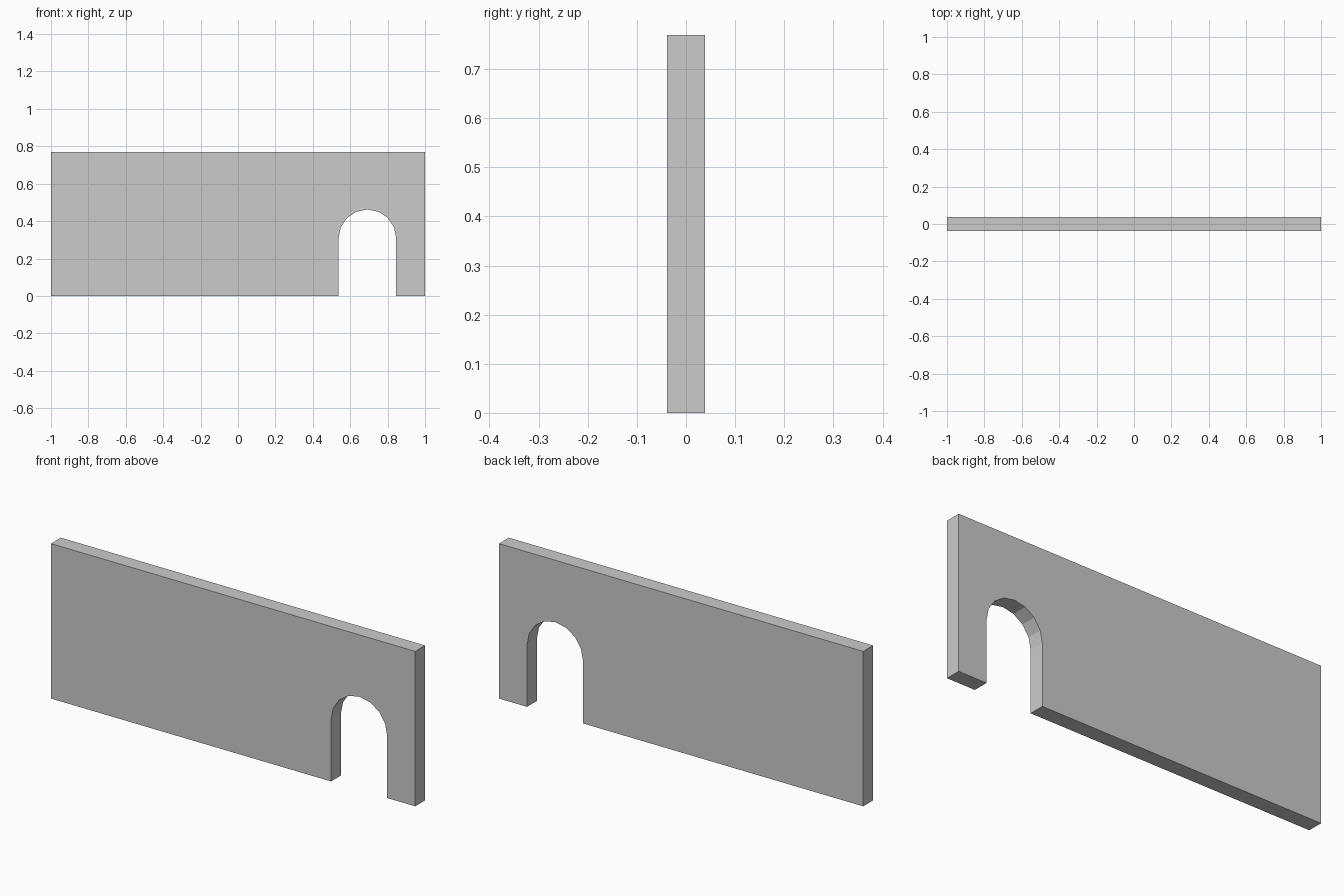
import bpy, bmesh, math

if "Cube" in bpy.data.objects:
    bpy.data.objects.remove(bpy.data.objects["Cube"])

WIDTH, HEIGHT, DEPTH = 2.0, 0.769, 0.0769
ARCH_X, ARCH_R, SPRING_Z = 0.692, 0.154, 0.308
ARCH_SIDES = 8

# Wall outline with the arched doorway, counter-clockwise seen from the front
half = WIDTH / 2
outline = [(-half, 0), (ARCH_X - ARCH_R, 0)]
for i in range(ARCH_SIDES + 1):
    a = math.pi * (1 - i / ARCH_SIDES)
    outline.append((ARCH_X + ARCH_R * math.cos(a), SPRING_Z + ARCH_R * math.sin(a)))
outline += [(ARCH_X + ARCH_R, 0), (half, 0), (half, HEIGHT), (-half, HEIGHT)]

# Front face extruded to the back
bm = bmesh.new()
front = bm.faces.new([bm.verts.new((x, -DEPTH / 2, z)) for x, z in outline])
back = bmesh.ops.extrude_face_region(bm, geom=[front], use_keep_orig=True)["geom"]
bmesh.ops.translate(bm, vec=(0, DEPTH, 0),
                    verts=[g for g in back if isinstance(g, bmesh.types.BMVert)])
bmesh.ops.recalc_face_normals(bm, faces=bm.faces)

mesh = bpy.data.meshes.new("wall_with_arched_doorway")
bm.to_mesh(mesh)
bm.free()
wall = bpy.data.objects.new("wall_with_arched_doorway", mesh)
bpy.context.collection.objects.link(wall)
